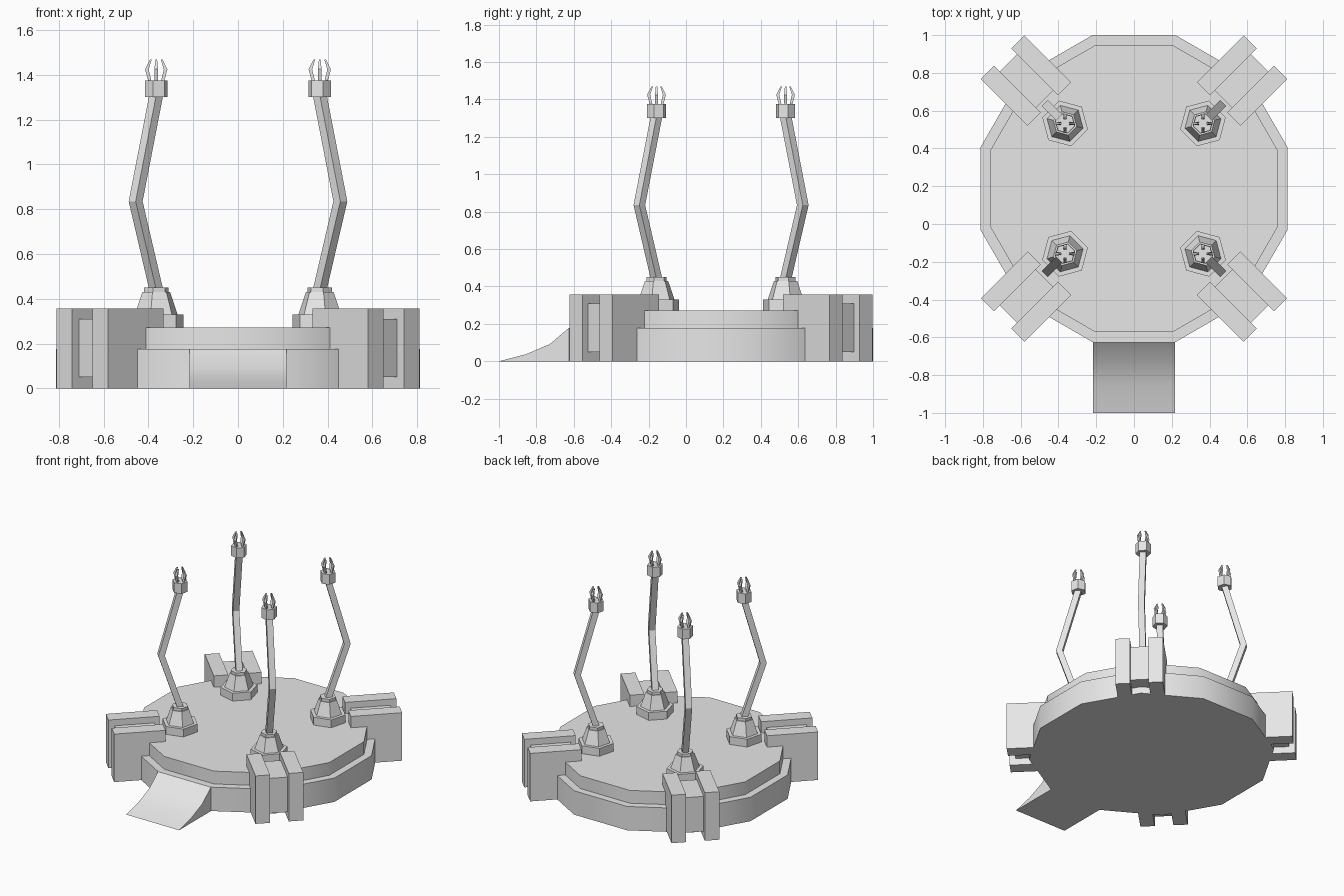
import bpy, bmesh
from math import radians, pi, cos, sin, atan2
from mathutils import Matrix, Vector

cube = bpy.data.objects.get("Cube")
if cube:
    bpy.data.objects.remove(cube, do_unlink=True)

grey = bpy.data.materials.new("light_grey")
grey.use_nodes = True
grey.diffuse_color = (0.8, 0.8, 0.8, 1)
grey.node_tree.nodes["Principled BSDF"].inputs["Base Color"].default_value = grey.diffuse_color

CENTRE = Vector((0, 0.1875, 0))


def finish(bm, name, matrix=Matrix(), smooth=False):
    """Turn a bmesh into a named, coloured object."""
    bmesh.ops.recalc_face_normals(bm, faces=bm.faces)
    mesh = bpy.data.meshes.new(name)
    bm.to_mesh(mesh)
    bm.free()
    mesh.materials.append(grey)
    obj = bpy.data.objects.new(name, mesh)
    bpy.context.collection.objects.link(obj)
    obj.matrix_world = matrix
    if smooth:
        bpy.ops.object.select_all(action='DESELECT')
        obj.select_set(True)
        bpy.context.view_layer.objects.active = obj
        bpy.ops.object.shade_smooth_by_angle(angle=radians(35))
    return obj


def loft(rings, bm=None):
    """Skin a list of equal rings of points and cap both ends."""
    bm = bm or bmesh.new()
    loops = [[bm.verts.new(p) for p in ring] for ring in rings]
    for a, b in zip(loops, loops[1:]):
        for i in range(len(a)):
            j = (i + 1) % len(a)
            bm.faces.new((a[i], a[j], b[j], b[i]))
    bm.faces.new(loops[0][::-1])
    bm.faces.new(loops[-1])
    return bm


def ring(radius, z, sides):
    step = 2 * pi / sides
    return [(radius * cos((i + .5) * step), radius * sin((i + .5) * step), z) for i in range(sides)]


def square(centre, half):
    x, y, z = centre
    return [(x + sx * half, y + sy * half, z) for sx, sy in ((-1, -1), (1, -1), (1, 1), (-1, 1))]


def box(name, low, high, matrix):
    bm = bmesh.new()
    bmesh.ops.create_cube(bm, size=1)
    for v in bm.verts:
        v.co = [low[i] if v.co[i] < 0 else high[i] for i in range(3)]
    return finish(bm, name, matrix)


# Two-tier twelve-sided platform
base = Matrix.Translation(CENTRE)
tiers = [(0.842, 0), (0.842, 0.177), (0.787, 0.177), (0.787, 0.272)]
finish(loft([ring(r, z, 12) for r, z in tiers]), "platform", base, smooth=True)

# Curved entry ramp
profile = [(-1, 0), (-0.855, 0.038), (-0.728, 0.092), (-0.628, 0.177), (-0.6, 0.177), (-0.6, 0)]
finish(loft([[(x, y, z) for y, z in profile] for x in (-0.217, 0.217)]), "ramp", smooth=True)

for front, sy in (("front", -1), ("back", 1)):
    for side, sx in (("left", 1), ("right", -1)):
        label = f"{front}_{side}"
        turn = Matrix.Rotation(atan2(sy, sx), 4, 'Z')

        # Buttress: two plates with a recessed block between
        radial = base @ turn
        for tag, low, high in (("a", 0.064, 0.163), ("b", -0.163, -0.064)):
            box(f"{label}_plate_{tag}", (0.633, low, 0), (0.983, high, 0.356), radial)
        box(f"{label}_block", (0.67, -0.065, 0.05), (0.941, 0.065, 0.31), radial)

        # Six-sided arm pedestal
        spot = Matrix.Translation(CENTRE + Vector((sx * 0.365, sy * 0.345, 0)))
        local = spot @ turn
        steps = [(0.125, 0.26), (0.125, 0.33), (0.099, 0.33), (0.064, 0.43),
                 (0.056, 0.43), (0.056, 0.45)]
        finish(loft([ring(r, z, 6) for r, z in steps]), f"{label}_pedestal", local)

        # Bent square arm and its hand block
        path = [(0, 0, 0.44), (0.13, 0, 0.835), (0, 0, 1.31)]
        finish(loft([square(p, 0.022) for p in path]), f"{label}_arm", local)
        finish(loft([ring(0.053, z, 6) for z in (1.3, 1.375)]), f"{label}_hand", local)

        # Four bent fingers
        bm = bmesh.new()
        for k in range(4):
            spin = Matrix.Rotation(k * pi / 2, 4, 'Z')
            bends = [(0.028, 1.37, 0.007), (0.042, 1.425, 0.008), (0.024, 1.468, 0.004)]
            loft([[spin @ Vector(p) for p in square((r, 0, z), h)] for r, z, h in bends], bm)
        finish(bm, f"{label}_fingers", spot)
